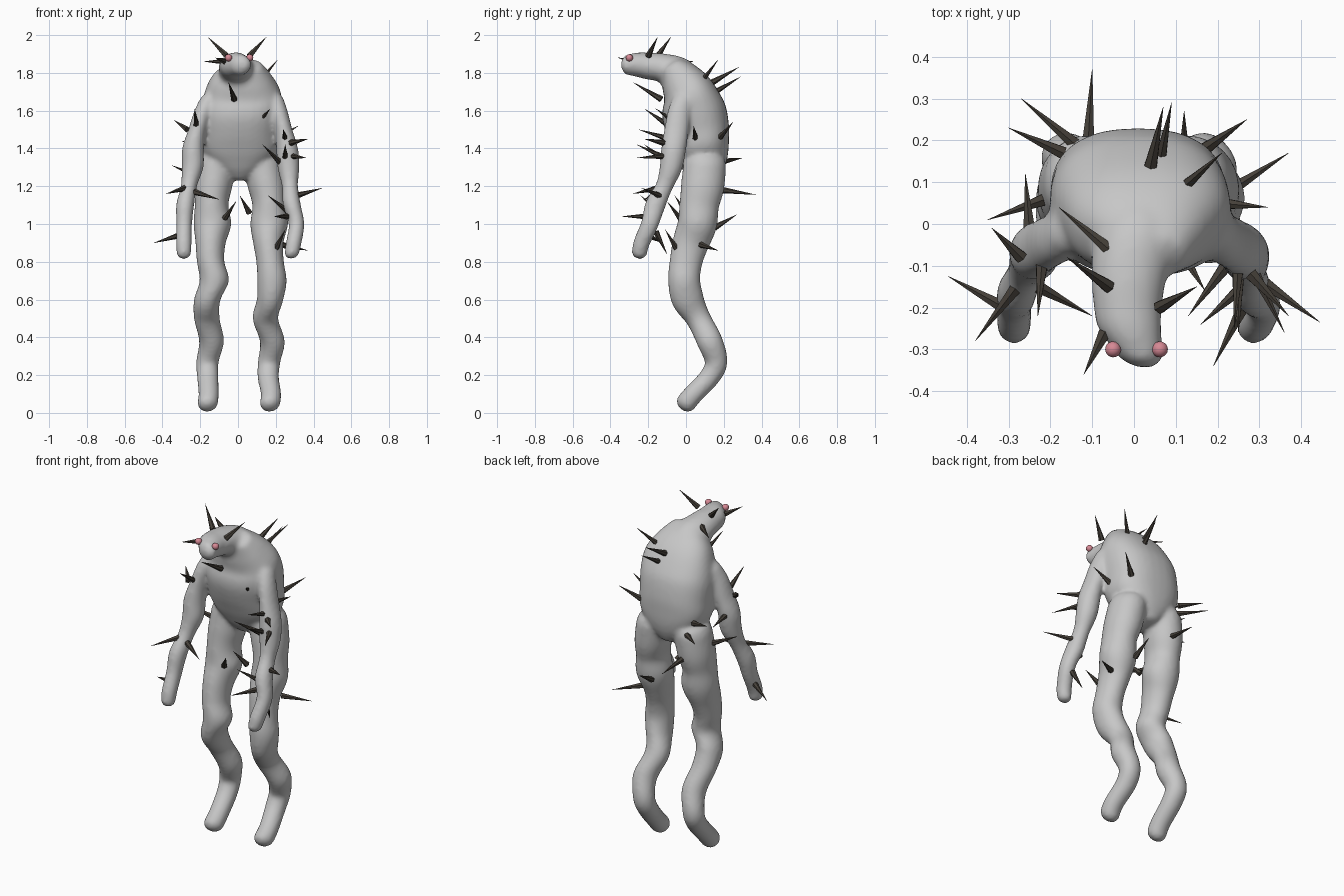
import bpy
import bmesh
import math
from mathutils import Vector

default_cube = bpy.data.objects.get("Cube")
if default_cube:
    bpy.data.objects.remove(default_cube, do_unlink=True)


def make_material(name, colour, roughness):
    material = bpy.data.materials.new(name)
    material.use_nodes = True
    material.diffuse_color = (*colour, 1)
    shader = material.node_tree.nodes["Principled BSDF"]
    shader.inputs["Base Color"].default_value = (*colour, 1)
    shader.inputs["Roughness"].default_value = roughness
    return material


skin = make_material("grey skin", (.57, .57, .57), .7)
thorn = make_material("dark thorn", (.06, .051, .041), .6)
pink = make_material("pink eye", (.67, .25, .3), .5)


def make_object(name, bm, material):
    mesh = bpy.data.meshes.new(name)
    bm.to_mesh(mesh)
    bm.free()
    mesh.materials.append(material)
    obj = bpy.data.objects.new(name, mesh)
    bpy.context.collection.objects.link(obj)
    return obj


def smooth_path(points, steps=5):
    """Catmull-Rom interpolation of (x, y, z, width, depth) points."""
    points = [Vector(p) for p in points]
    padded = [points[0]] + points + [points[-1]]
    path = []
    for a, b, c, d in zip(padded, padded[1:], padded[2:], padded[3:]):
        for step in range(steps):
            t = step / steps
            path.append((b * 2 + (c - a) * t
                         + (a * 2 - b * 5 + c * 4 - d) * t ** 2
                         + (b * 3 - a - c * 3 + d) * t ** 3) / 2)
    return path + [points[-1]]


def add_tube(bm, points, power=2, cap=.8, sides=32):
    """Loft rounded cross-sections along a path, with domed ends."""
    path = smooth_path(points)
    spine = [Vector(p[:3]) for p in path]
    last = len(path) - 1
    sections = []
    for i, p in enumerate(path):
        tangent = (spine[min(i + 1, last)] - spine[max(i - 1, 0)]).normalized()
        sections.append((spine[i], tangent, p[3], p[4]))

    def dome(section, sign):
        centre, tangent, width, depth = section
        for angle in (math.radians(a) for a in (25, 50, 70, 85)):
            shift = tangent * sign * min(width, depth) * cap * math.sin(angle)
            scale = math.cos(angle)
            yield centre + shift, tangent, width * scale, depth * scale

    sections = (list(dome(sections[0], -1))[::-1] + sections
                + list(dome(sections[-1], 1)))
    rings = []
    for centre, tangent, width, depth in sections:
        across = Vector((1, 0, 0))
        normal = tangent.cross(across).normalized()
        ring = []
        for k in range(sides):
            c = math.cos(math.tau * k / sides)
            s = math.sin(math.tau * k / sides)
            c = math.copysign(abs(c) ** (2 / power), c)
            s = math.copysign(abs(s) ** (2 / power), s)
            ring.append(bm.verts.new(centre + across * width * c + normal * depth * s))
        rings.append(ring)
    for low, high in zip(rings, rings[1:]):
        for k in range(sides):
            n = (k + 1) % sides
            bm.faces.new((low[k], low[n], high[n], high[k]))
    bm.faces.new(rings[0])
    bm.faces.new(rings[-1])


# Body: overlapping tubes fused into one skin
body_mesh = bmesh.new()
torso = [(.01, .1, 1.25, .06, .085), (.01, .095, 1.3, .125, .115),
         (.01, .088, 1.36, .18, .137), (.01, .078, 1.42, .207, .152),
         (.01, .063, 1.5, .21, .167), (.015, .04, 1.6, .215, .17),
         (.025, .015, 1.69, .203, .142), (.022, -.03, 1.77, .16, .11),
         (.035, -.075, 1.835, .095, .065)]
add_tube(body_mesh, torso, power=2.4, cap=.3)

head = [(.02, .01, 1.7, .13, .125), (.01, -.05, 1.785, .112, .105),
        (-.01, -.12, 1.825, .092, .078), (-.015, -.2, 1.836, .082, .071),
        (-.01, -.25, 1.843, .076, .066), (.01, -.303, 1.843, .058, .056)]
add_tube(body_mesh, head)

# Legs share one side profile: y, z, width, depth
leg = [(.1, 1.32, .1, .113), (.088, 1.2, .1, .115), (.07, 1.1, .089, .105),
       (.06, 1, .1, .104), (.025, .9, .08, .097), (0, .8, .073, .087),
       (-.01, .7, .078, .085), (.01, .6, .07, .086), (.065, .5, .068, .066),
       (.125, .38, .066, .068), (.16, .27, .06, .06), (.125, .19, .057, .055),
       (.04, .1, .054, .053), (.0, .053, .055, .055)]
right_leg_x = (-.115, -.13, -.14, -.135, -.145, -.145, -.125, -.163, -.165,
               -.14, -.162, -.16, -.155, -.16)
left_leg_x = (.13, .15, .165, .165, .16, .17, .18, .17, .145,
              .182, .165, .16, .175, .17)

# Arms share one side profile: y, z, width, depth
arm = [(-.01, 1.66, .052, .058), (-.035, 1.59, .05, .062), (-.05, 1.5, .048, .065),
       (-.065, 1.4, .058, .066), (-.08, 1.3, .058, .06), (-.115, 1.2, .043, .046),
       (-.163, 1.1, .048, .054), (-.192, 1, .042, .047), (-.235, .9, .042, .044),
       (-.247, .845, .039, .041)]
right_arm_x = (-.15, -.185, -.215, -.238, -.24, -.26, -.28, -.285, -.287, -.287)
left_arm_x = (.19, .215, .24, .26, .267, .275, .285, .31, .295, .285)

for xs, profile in ((right_leg_x, leg), (left_leg_x, leg),
                    (right_arm_x, arm), (left_arm_x, arm)):
    add_tube(body_mesh, [(x, *p) for x, p in zip(xs, profile)])

bmesh.ops.recalc_face_normals(body_mesh, faces=body_mesh.faces)
body = make_object("body", body_mesh, skin)
remesh = body.modifiers.new("fuse", "REMESH")
remesh.mode = "VOXEL"
remesh.voxel_size = .011
remesh.use_smooth_shade = True
soften = body.modifiers.new("soften", "SMOOTH")
soften.factor = .5
soften.iterations = 10

# Eyes
for name, x in (("right_eye", -.05), ("left_eye", .062)):
    bm = bmesh.new()
    bmesh.ops.create_uvsphere(bm, u_segments=20, v_segments=12, radius=.019)
    bmesh.ops.translate(bm, verts=bm.verts, vec=(x, -.3, 1.88))
    for face in bm.faces:
        face.smooth = True
    make_object(name, bm, pink)


def make_spikes(name, spikes, radius=.017):
    """Each spike is a tapered cone running from base to tip."""
    bm = bmesh.new()
    for x, y, z, tip_x, tip_y, tip_z in spikes:
        base, tip = Vector((x, y, z)), Vector((tip_x, tip_y, tip_z))
        axis = tip - base
        cone = bmesh.ops.create_cone(bm, cap_ends=True, segments=6, radius1=radius,
                                     radius2=.0005, depth=axis.length)
        turn = axis.to_track_quat("Z", "Y")
        for vert in cone["verts"]:
            vert.co = turn @ vert.co + (base + tip) / 2
    make_object(name, bm, thorn)


make_spikes("head_spikes", [
    (-.06, -.15, 1.89, -.16, -.08, 1.99), (.06, -.2, 1.89, .15, -.15, 1.99),
    (-.06, -.06, 1.86, -.18, .04, 1.86), (-.07, -.26, 1.86, -.12, -.36, 1.88)])

make_spikes("torso_spikes", [
    (-.02, -.13, 1.66, -.05, -.28, 1.75), (.11, -.06, 1.54, .17, -.16, 1.61),
    (.04, .14, 1.75, .07, .28, 1.83), (.06, .14, 1.69, .09, .29, 1.78),
    (.11, .08, 1.75, .21, .17, 1.87), (.17, .18, 1.46, .27, .25, 1.54),
    (.2, .05, 1.45, .32, .04, 1.52), (-.14, .19, 1.33, -.27, .3, 1.35),
    (-.21, .06, 1.25, -.35, .01, 1.31), (-.17, .17, 1.4, -.3, .23, 1.44)])

make_spikes("leg_spikes", [
    (-.11, .19, 1.18, -.1, .37, 1.155), (.12, .15, .98, .12, .27, 1.05),
    (.23, .08, .89, .37, .17, .86), (.2, -.05, .87, .25, -.11, .97),
    (-.07, -.03, 1.03, -.01, -.1, 1.12), (.06, .0, 1.06, .01, -.06, 1.15)])

make_spikes("right_arm_spikes", [
    (-.27, -.08, 1.5, -.34, -.01, 1.55), (-.22, -.09, 1.52, -.23, -.22, 1.61),
    (-.25, -.02, 1.4, -.26, .12, 1.38), (-.28, -.15, 1.19, -.38, -.28, 1.16),
    (-.23, -.15, 1.17, -.1, -.22, 1.13), (-.31, -.2, .94, -.445, -.125, .9)])

make_spikes("left_arm_spikes", [
    (.28, -.12, 1.43, .37, -.22, 1.45), (.28, -.1, 1.36, .36, -.26, 1.35),
    (.25, -.11, 1.35, .25, -.26, 1.42), (.22, -.1, 1.33, .13, -.22, 1.42),
    (.31, -.14, 1.15, .445, -.235, 1.19), (.26, -.2, 1.04, .19, -.34, 1.04),
    (.26, -.15, 1.07, .16, -.24, 1.15), (.25, -.09, 1.45, .24, -.25, 1.5),
    (.3, -.16, .96, .28, -.1, .84)])
